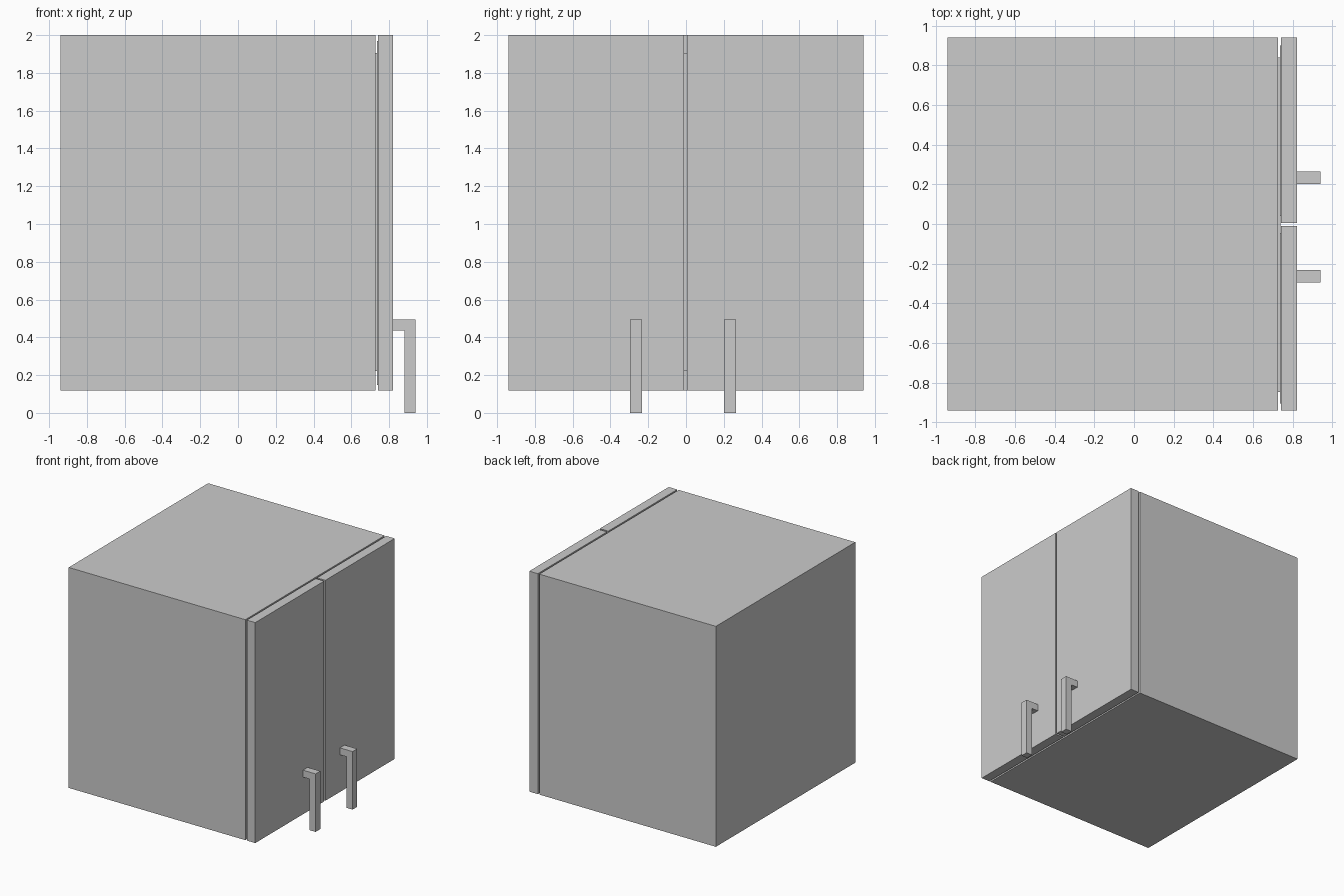
import bpy
import bmesh

if "Cube" in bpy.data.objects:
    bpy.data.objects.remove(bpy.data.objects["Cube"])


def make_object(name, bm):
    bmesh.ops.recalc_face_normals(bm, faces=bm.faces)
    mesh = bpy.data.meshes.new(name)
    bm.to_mesh(mesh)
    bm.free()
    obj = bpy.data.objects.new(name, mesh)
    bpy.context.collection.objects.link(obj)
    return obj


def box(name, x, y, z):
    """Box from (min, max) ranges on each axis."""
    bm = bmesh.new()
    bmesh.ops.create_cube(bm, size=1)
    for v in bm.verts:
        v.co = [r[0] if c < 0 else r[1] for c, r in zip(v.co, (x, y, z))]
    return make_object(name, bm)


def extrude_xz(name, profile, y0, y1):
    """Extrude an (x, z) outline along y."""
    bm = bmesh.new()
    face = bm.faces.new([bm.verts.new((x, y0, z)) for x, z in profile])
    new = bmesh.ops.extrude_face_region(bm, geom=[face])["geom"]
    for v in new:
        if isinstance(v, bmesh.types.BMVert):
            v.co.y = y1
    return make_object(name, bm)


BOTTOM, TOP = 0.119, 2.0

# Cabinet body and the recessed seal between body and doors
box("cabinet_body", (-0.94, 0.727), (-0.94, 0.94), (BOTTOM, TOP))
box("body_seal", (0.727, 0.739), (-0.846, 0.84), (0.222, 1.905))

# L-shaped handle outline: short arm from the door, long drop to the floor
handle = [(0.821, 0.495), (0.94, 0.495), (0.94, 0.0),
          (0.881, 0.0), (0.881, 0.436), (0.821, 0.436)]

# Doors, each with a thin inner panel and a handle
for side, door_y, panel_y, handle_y in (
    ("left", (-0.94, -0.011), (-0.905, -0.045), (-0.296, -0.233)),
    ("right", (0.005, 0.94), (0.04, 0.90), (0.202, 0.265)),
):
    box(side + "_door", (0.741, 0.821), door_y, (BOTTOM, TOP))
    box(side + "_door_inner_panel", (0.737, 0.741), panel_y, (0.148, 1.968))
    extrude_xz(side + "_door_handle", handle, *handle_y)
